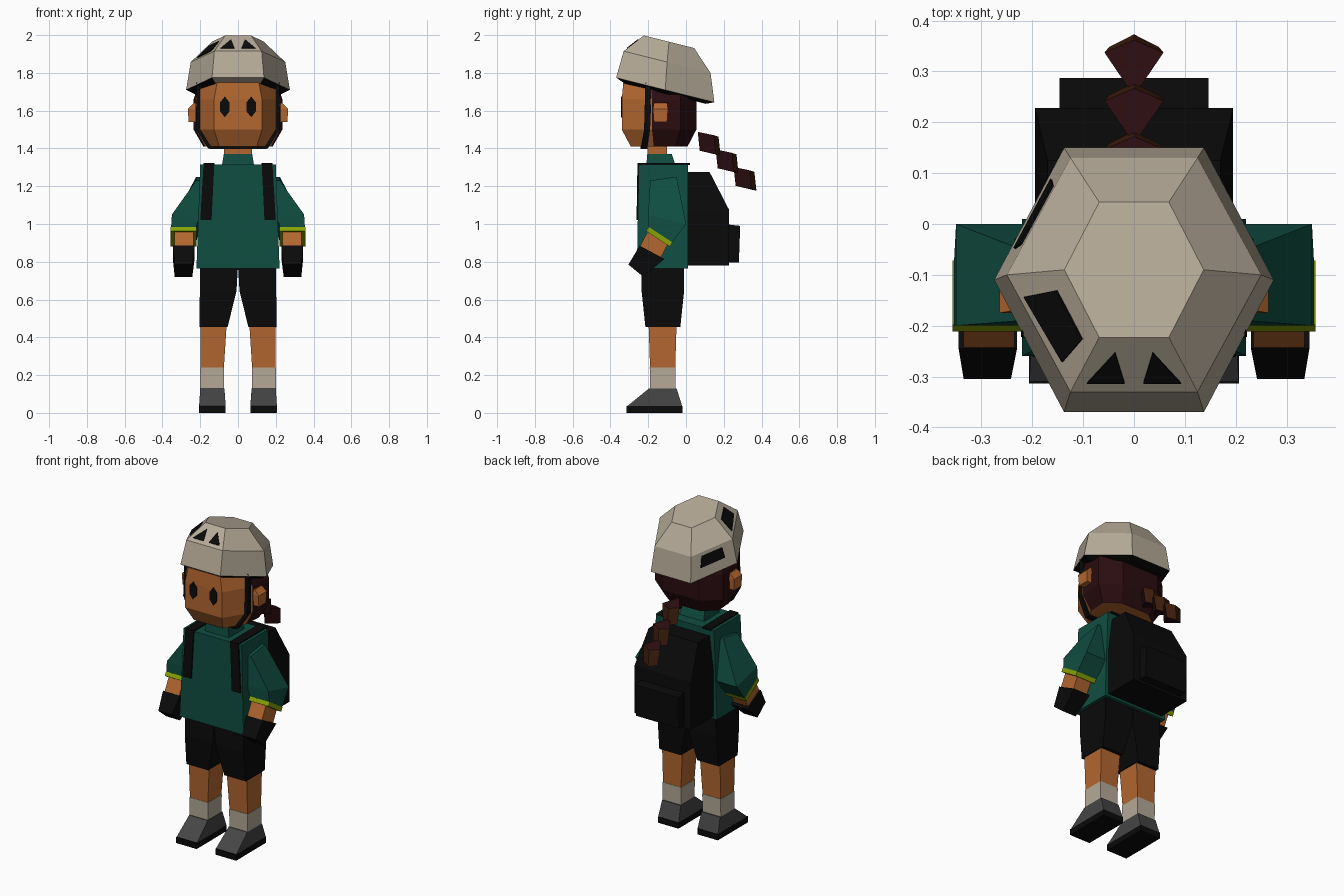
import bpy, bmesh
from mathutils import Vector

cube = bpy.data.objects.get("Cube")
if cube:
    bpy.data.objects.remove(cube)


def material(name, rgb):
    m = bpy.data.materials.new(name)
    m.use_nodes = True
    m.diffuse_color = (*rgb, 1)
    m.node_tree.nodes["Principled BSDF"].inputs["Base Color"].default_value = (*rgb, 1)
    return m


shell = material("warm_grey", (.46, .40, .31))
skin = material("skin", (.45, .135, .03))
teal = material("dark_teal", (.005, .075, .053))
black = material("black", (.003, .003, .003))
shoe_grey = material("shoe_grey", (.06, .06, .062))
lime = material("lime", (.24, .36, .002))
hair = material("dark_red_hair", (.024, .004, .005))
brown = material("hair_highlight", (.05, .013, .004))


def loft(name, rings, mats, rule=None):
    """Skin closed rings of equal length, cap both ends, colour faces by rule."""
    bm = bmesh.new()
    vs = [[bm.verts.new(p) for p in r] for r in rings]
    n = len(vs[0])
    for a, b in zip(vs, vs[1:]):
        for i in range(n):
            j = (i + 1) % n
            bm.faces.new((a[i], a[j], b[j], b[i]))
    bm.faces.new(vs[0])
    bm.faces.new(vs[-1])
    bmesh.ops.recalc_face_normals(bm, faces=bm.faces)
    bm.normal_update()
    if rule:
        for f in bm.faces:
            f.material_index = rule(f.calc_center_median(), f.normal)
    me = bpy.data.meshes.new(name)
    bm.to_mesh(me)
    bm.free()
    for m in mats:
        me.materials.append(m)
    ob = bpy.data.objects.new(name, me)
    bpy.context.collection.objects.link(ob)
    return ob


def sec(x0, x1, yf, yb, z, zb=None):
    """Four-cornered section; zb tilts its back edge."""
    zb = z if zb is None else zb
    return [(x0, yf, z), (x1, yf, z), (x1, yb, zb), (x0, yb, zb)]


def block(name, mat, *sections, s=1):
    return loft(name, [[(s * x, y, z) for x, y, z in sec(*a)] for a in sections], [mat])


def plate(name, mat, pts, normal, t=.004):
    n = Vector(normal).normalized()
    return loft(name, [[Vector(p) + n * k for p in pts] for k in (-t, t)], [mat])


# Helmet: tilted hexagonal rings, black underside except under the front edge
def hexagon(r, yc, dy, z0):
    xy = [(-r / 2, yc - dy), (-r, yc), (-r / 2, yc + dy),
          (r / 2, yc + dy), (r, yc), (r / 2, yc - dy)]
    return [Vector((x, y, z0 - .25 * (y + .11))) for x, y in xy]


lining = hexagon(.235, -.11, .215, 1.69)
rim = hexagon(.275, -.11, .26, 1.71)
mid = hexagon(.25, -.1, .23, 1.86)
crown = hexagon(.137, -.09, .133, 1.97)
loft("helmet", [lining, rim, mid, crown], [shell, black],
     lambda c, n: int(n.z < -.2 and not (c.y < -.3 and abs(c.x) < .05)))


def vent(name, low, high, i, uvs):
    """Dark plate placed by fractions across one helmet face."""
    a, b, c, d = low[i], low[(i + 1) % 6], high[(i + 1) % 6], high[i]
    n = (b - a).cross(d - a)
    if n.z < 0:
        n.negate()
    plate(name, black, [a.lerp(b, u).lerp(d.lerp(c, u), v) for u, v in uvs], n)


for side, f in (("right", lambda u: 1 - u), ("left", lambda u: u)):
    vent(side + "_front_vent", mid, crown, 5,
         [(f(u), v) for u, v in ((.1, .17), (.42, .17), (.28, .73))])
vent("side_vent", mid, crown, 0, [(.8, .1), (.77, .7), (.18, .7), (.2, .15)])
vent("rear_vent", rim, mid, 1, [(.23, .42), (.78, .42), (.75, .85), (.26, .85)])

# Head: faceted, face in front and hair behind
half = [(.127, -.34), (.225, -.18), (.235, -.03), (.127, .055)]
outline = half + [(-x, y) for x, y in reversed(half)]
loft("head", [[(x * sx, -.14 + (y + .14) * sy, z) for x, y in outline]
              for sx, sy, z in ((.78, .76, 1.41), (1, 1, 1.5), (1, 1, 1.66), (.87, .96, 1.75))],
     [skin, hair], lambda c, n: int(c.y > -.16 and n.z > -.9))
block("neck", skin, (-.075, .075, -.205, -.1, 1.34), (-.075, .075, -.205, -.1, 1.43))
block("chin_strap", black, (-.15, .15, -.24, -.205, 1.398), (-.15, .15, -.24, -.205, 1.409))

# Braid: kite-shaped links stepping down and back, lighter at the back
for k in range(3):
    y, z = .122 + .095 * k, 1.425 - .093 * k
    rings = [[(0, y + e - .055, z + h + .013), (.058 * w, y + e + .03, z + h - .005),
              (0, y + e + .055, z + h - .013), (-.058 * w, y + e + .03, z + h - .005)]
             for e, h, w in ((-.005, .05, 1), (.006, -.05, .85))]
    loft(f"braid_link_{k + 1}", rings, [hair, brown],
         lambda c, n: int(n.y > .5 and abs(n.z) < .7))

# Torso, collar and backpack
block("shirt", teal, (-.22, .22, -.26, .01, .765), (-.2, .2, -.25, .01, 1.315))
block("collar", teal, (-.085, .085, -.21, -.055, 1.31), (-.075, .075, -.205, -.075, 1.37))
block("backpack", black, (-.195, .195, .005, .228, .78), (-.195, .195, .005, .228, 1.075),
      (-.17, .17, .005, .125, 1.275))
block("backpack_pocket", black, (-.147, .147, .2, .28, .795),
      (-.147, .147, .2, .287, 1.0, .99))

for side, s in (("left", 1), ("right", -1)):
    # Face details and helmet strap
    plate(side + "_eye", black,
          [(s * (.07 + x), -.341, 1.62 + z) for x, z in
           ((0, .055), (.024, .025), (.024, -.025), (0, -.055), (-.024, -.025), (-.024, .025))],
          (0, -1, 0))
    block(side + "_ear", skin, (.2, .262, -.17, -.1, 1.54), (.2, .265, -.175, -.095, 1.61),
          (.2, .235, -.17, -.1, 1.64), s=s)
    block(side + "_helmet_strap", black, (.138, .158, -.24, -.205, 1.4),
          (.2, .222, -.222, -.19, 1.5), (.2, .22, -.215, -.18, 1.75), s=s)

    # Backpack strap over the shoulder
    block(side + "_strap_front", black, (.14, .2, -.262, -.24, 1.02),
          (.125, .182, -.257, -.24, 1.322), s=s)
    block(side + "_strap_top", black, (.125, .182, -.257, .02, 1.312),
          (.125, .182, -.257, .02, 1.322), s=s)

    # Arm: bent sleeve, stripe, forearm and glove
    block(side + "_sleeve", teal, (.17, .222, -.19, -.05, 1.23, 1.25),
          (.2, .35, -.2, .0, 1.05, 1.0), (.222, .354, -.2, -.075, .985, .9), s=s)
    block(side + "_sleeve_stripe", lime, (.22, .357, -.198, -.072, .985, .903),
          (.22, .357, -.211, -.085, .962, .88), s=s)
    block(side + "_forearm", skin, (.235, .335, -.2, -.095, .965, .895),
          (.235, .335, -.25, -.14, .87, .81), s=s)
    block(side + "_glove", black, (.23, .345, -.245, -.115, .885, .815),
          (.242, .335, -.305, -.225, .785, .72), s=s)

    # Leg: shorts, shin, sock and shoe
    block(side + "_shorts", black, (.055, .205, -.215, -.03, .455),
          (.008, .202, -.235, -.01, .645), (0, .2, -.235, -.01, .78), s=s)
    block(side + "_shin", skin, (.075, .198, -.19, -.057, .235),
          (.06, .2, -.198, -.05, .47), s=s)
    block(side + "_sock", shell, (.075, .2, -.19, -.057, .11), (.073, .2, -.192, -.055, .24), s=s)
    block(side + "_shoe", shoe_grey, (.065, .206, -.312, -.02, .035),
          (.072, .2, -.195, -.05, .13), s=s)
    block(side + "_sole", black, (.065, .207, -.314, -.018, 0),
          (.065, .207, -.314, -.018, .037), s=s)
